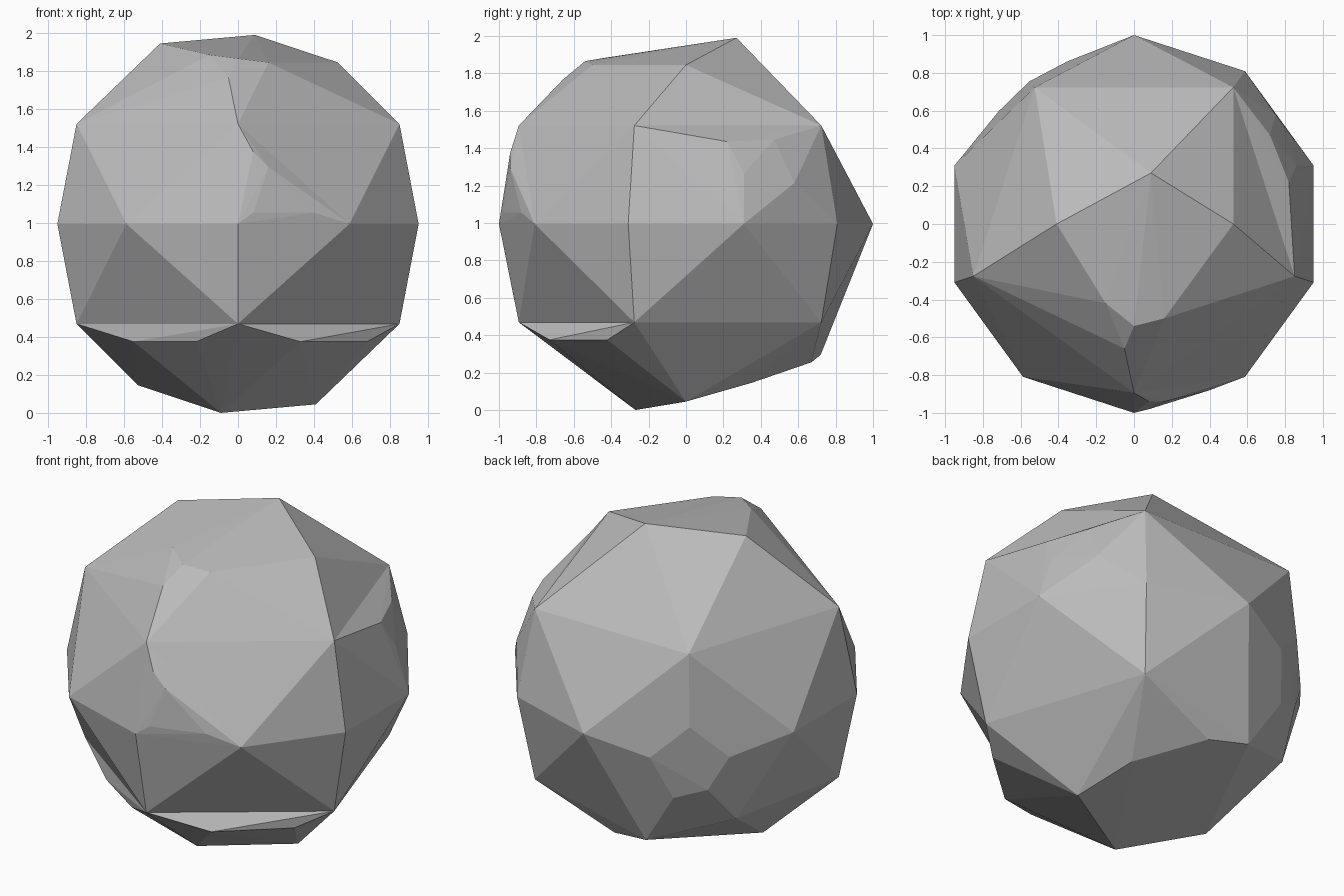
import bpy
import bmesh
from math import cos, sin, radians
from mathutils import Vector

cube = bpy.data.objects.get("Cube")
if cube:
    bpy.data.objects.remove(cube, do_unlink=True)

LIFT = Vector((0, 0, 0.995))

stone = bpy.data.materials.new("stone_grey")
stone.use_nodes = True
GREY = (0.5, 0.5, 0.5, 1)
stone.diffuse_color = GREY
stone.node_tree.nodes["Principled BSDF"].inputs["Base Color"].default_value = GREY


def polar(angle, radius, z):
    a = radians(angle)
    return Vector((radius * cos(a), radius * sin(a), z))


def hull(name, points):
    """Make a flat-faced convex solid around the points."""
    bm = bmesh.new()
    for p in points:
        bm.verts.new(Vector(p) + LIFT)
    res = bmesh.ops.convex_hull(bm, input=bm.verts[:])
    spare = {g for g in res["geom_interior"] + res["geom_unused"]
             if isinstance(g, bmesh.types.BMVert)}
    if spare:
        bmesh.ops.delete(bm, geom=list(spare), context="VERTS")
    bmesh.ops.recalc_face_normals(bm, faces=bm.faces[:])
    mesh = bpy.data.meshes.new(name)
    bm.to_mesh(mesh)
    bm.free()
    mesh.materials.append(stone)
    obj = bpy.data.objects.new(name, mesh)
    bpy.context.collection.objects.link(obj)
    return obj


def bump(name, rim, raised):
    """Low facet cluster whose rim lies on the body and whose root is inside it."""
    centre = sum(rim, Vector()) / len(rim)
    hull(name, rim + [Vector(p) for p in raised] + [centre * 0.6])


# Rings of corners: a ten-sided waist and a five-sided ring above and below
waist = {a: polar(a, 1, 0) for a in range(-162, 198, 36)}
upper = {a: polar(a, 0.894, 0.526) for a in range(-162, 198, 72)}
lower = {a: polar(a, 0.894, -0.526) for a in range(-162, 198, 72)}

# Irregular caps at the two ends
tops = [Vector(p) for p in ((0.09, 0.27, 0.995), (-0.41, 0, 0.95), (0.526, 0, 0.85))]
bottoms = [-p for p in tops]
crown = [(0, -0.54, 0.87), (0.16, -0.5, 0.85), (-0.15, -0.42, 0.89), (-0.05, -0.66, 0.77)]
under = [(0.31, 0.35, -0.85), (0.02, 0.67, -0.74)]

# The back right corner is replaced by two chipped corners
chip_low = Vector((-0.23, 0.72, -0.70))
chip_side = Vector((-0.68, 0.48, -0.54))
body = [p for a, p in waist.items() if a != 126]
body += [p for a, p in lower.items() if a != 126]
body += list(upper.values()) + tops + bottoms + crown + under + [chip_low, chip_side]
hull("rock_body", body)

# Stepped five-sided dome over the chipped corner
rim = [upper[126], waist[90], chip_low, chip_side, waist[162]]
mid = sum(rim, Vector()) / len(rim)
out = Vector((mid.x, mid.y, mid.z)).normalized()
steps = [mid + (p - mid) * s + out * h for s, h in ((0.57, 0.05), (0.38, 0.1)) for p in rim]
bump("back_dome", rim, steps)

# Shallow facets on the front, side and underside
bump("front_facet", [waist[-90], upper[-90], waist[-54]],
     [(0.08, -0.98, 0.06), (0.4, -0.88, 0.06), (0.15, -0.945, 0.13),
      (0.16, -0.94, 0.3), (0.08, -0.94, 0.38)])
bump("side_facet", [upper[-18], upper[54], waist[18], waist[54]],
     [(0.82, 0.22, 0.44), (0.72, 0.47, 0.45), (0.86, 0.31, 0.27), (0.75, 0.58, 0.22)])
bump("lower_left_facet", [lower[-90], lower[-18], bottoms[1], bottoms[0]],
     [(0.33, -0.73, -0.62), (0.68, -0.42, -0.62), (0.25, -0.42, -0.76), (0.48, -0.2, -0.8)])
bump("lower_right_facet", [lower[-90], lower[-162], bottoms[2], bottoms[0]],
     [(-0.22, -0.72, -0.62), (-0.55, -0.5, -0.62), (-0.26, -0.43, -0.79)])
